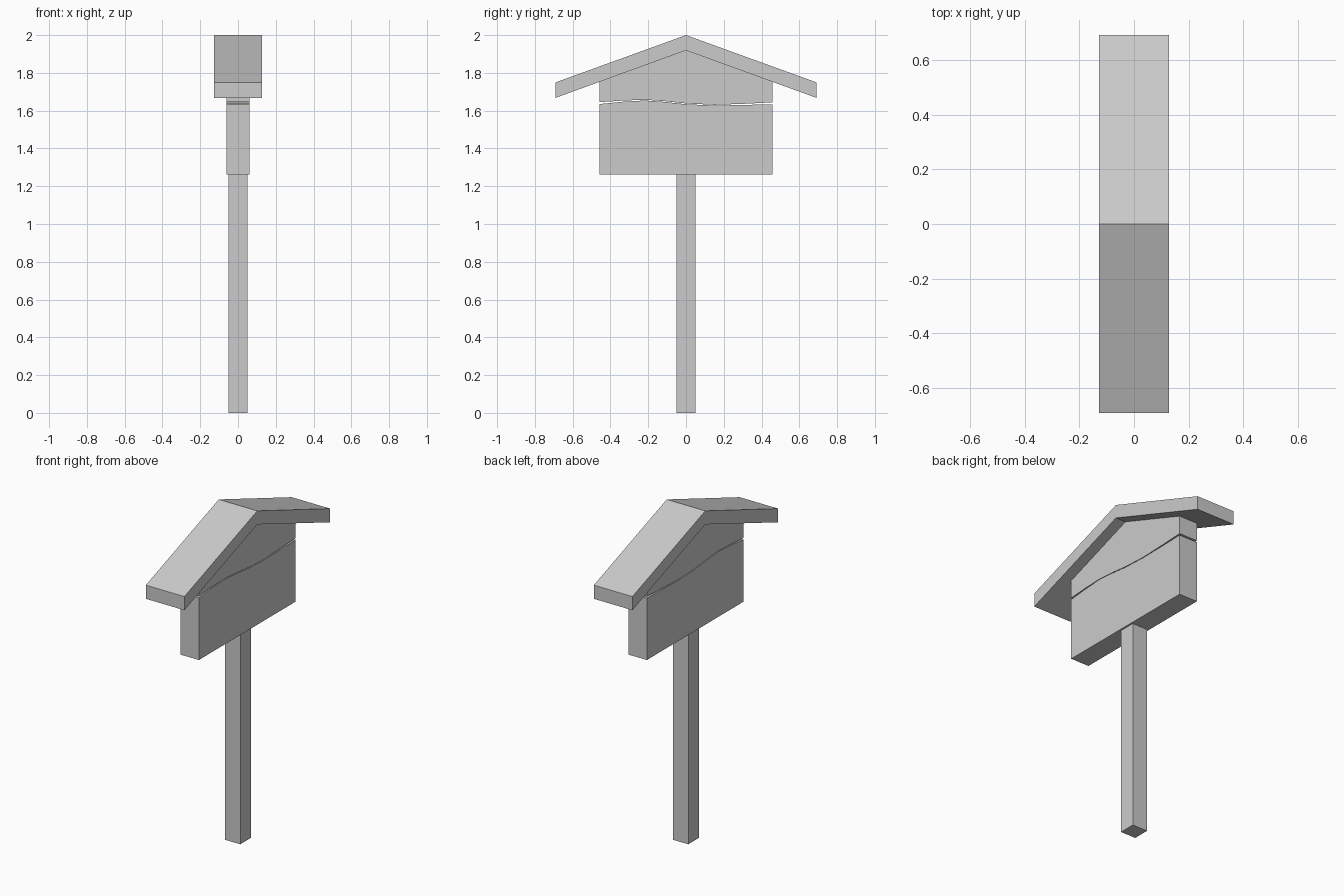
import bpy, bmesh

if "Cube" in bpy.data.objects:
    bpy.data.objects.remove(bpy.data.objects["Cube"])


def prism(name, outline, half):
    """Extrude a (y, z) outline along x, centred on x = 0."""
    bm = bmesh.new()
    face = bm.faces.new([bm.verts.new((-half, y, z)) for y, z in outline])
    ext = bmesh.ops.extrude_face_region(bm, geom=[face])
    moved = [v for v in ext["geom"] if isinstance(v, bmesh.types.BMVert)]
    bmesh.ops.translate(bm, vec=(2 * half, 0, 0), verts=moved)
    bmesh.ops.recalc_face_normals(bm, faces=bm.faces)
    me = bpy.data.meshes.new(name)
    bm.to_mesh(me)
    bm.free()
    ob = bpy.data.objects.new(name, me)
    bpy.context.collection.objects.link(ob)
    return ob


# Wavy split between the two boards: y, height, half gap
crack = [(-0.458, 1.640, 0.005), (-0.34, 1.650, 0.003), (-0.22, 1.656, 0.002),
         (-0.12, 1.649, 0.002), (0.0, 1.636, 0.002), (0.15, 1.629, 0.002),
         (0.30, 1.633, 0.003), (0.458, 1.639, 0.005)]

# Square post
prism("post", [(-0.05, 0), (0.05, 0), (0.05, 1.27), (-0.05, 1.27)], 0.05)

# Lower sign board, wavy along its top edge
prism("lower_board", [(0.458, 1.263), (-0.458, 1.263)]
      + [(y, z - g) for y, z, g in crack], 0.061)

# Upper sign board, pointed to fit under the roof
prism("upper_board", [(0.458, 1.753), (0, 1.919), (-0.458, 1.753)]
      + [(y, z + g) for y, z, g in crack], 0.061)

# Gabled roof
prism("roof", [(-0.69, 1.668), (0, 1.919), (0.69, 1.668),
               (0.69, 1.75), (0, 2.0), (-0.69, 1.75)], 0.128)
